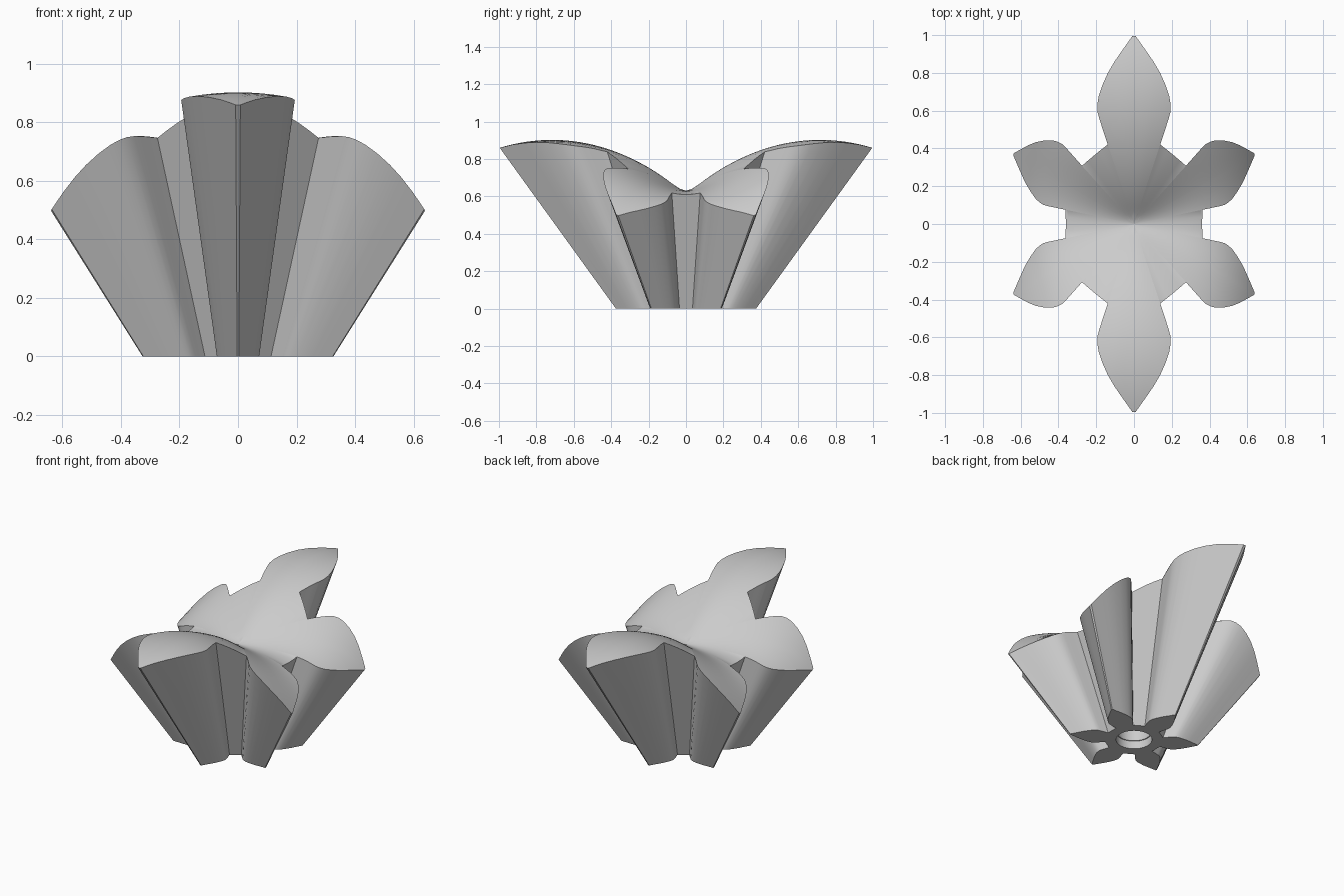
import bpy, bmesh, math

cube = bpy.data.objects.get("Cube")
if cube:
    bpy.data.objects.remove(cube, do_unlink=True)

TAPER = 1.927        # growth of the outline per unit of height
RINGS = 28           # rings of the curved top

# Half outline of one petal at the base: (along, across), notch to tip
HALF_PETAL = [(0.161, 0.053), (0.190, 0.0622), (0.207, 0.0683), (0.221, 0.072),
              (0.235, 0.0722), (0.250, 0.0695), (0.271, 0.062), (0.295, 0.051),
              (0.318, 0.038), (0.345, 0.021), (0.375, 0.003)]


def top_height(x, y):
    """Saddle-like top: two raised lobes along y, falling away along x."""
    r = math.sqrt(x * x + y * y + 0.005)
    return 0.63 + 0.77 * y * y / r - 0.54 * y * y - 1.2 * x ** 4


def rim_point(x, y):
    """Follow the sloping wall up from a base point until it meets the top."""
    low, high = 0.2, 1.2
    for _ in range(40):
        z = (low + high) / 2
        s = 1 + TAPER * z
        if top_height(x * s, y * s) > z:
            low = z
        else:
            high = z
    return x * s, y * s, z


def flower_outline():
    """Six petals joined by short straight webs, counter-clockwise."""
    petal = [(a, -b) for a, b in HALF_PETAL] + HALF_PETAL[::-1]
    pts = []
    for k in range(6):
        ang = math.radians(30 + 60 * k)
        c, s = math.cos(ang), math.sin(ang)
        ring = [(a * c - b * s, a * s + b * c) for a, b in petal]
        if pts:
            pts += web(pts[-1], ring[0])
        pts += ring
    return pts + web(pts[-1], pts[0])


def web(p, q):
    return [(p[0] + (q[0] - p[0]) * i / 4, p[1] + (q[1] - p[1]) * i / 4)
            for i in (1, 2, 3)]


def bridge(bm, lower, upper):
    n = len(lower)
    for i in range(n):
        j = (i + 1) % n
        bm.faces.new((lower[i], lower[j], upper[j], upper[i]))


outline = flower_outline()
rim = [rim_point(x, y) for x, y in outline]
bm = bmesh.new()


def circle(radius, z):
    verts = []
    for x, y in outline:
        d = radius / math.hypot(x, y)
        verts.append(bm.verts.new((x * d, y * d, z)))
    return verts


# Sloping petal walls
base = [bm.verts.new((x, y, 0)) for x, y in outline]
edge = [bm.verts.new(p) for p in rim]
bridge(bm, base, edge)

# Curved top
outer = edge
for k in range(RINGS - 1, 0, -1):
    t = k / RINGS
    inner = [bm.verts.new((x * t, y * t, top_height(x * t, y * t))) for x, y, z in rim]
    bridge(bm, outer, inner)
    outer = inner
centre = bm.verts.new((0, 0, top_height(0, 0)))
for i in range(len(outer)):
    bm.faces.new((outer[i], outer[(i + 1) % len(outer)], centre))

# Underside with a stepped round socket
prev = base
for radius, z in ((0.104, 0), (0.104, 0.05), (0.098, 0.05), (0.098, 0.4)):
    ring = circle(radius, z)
    bridge(bm, ring, prev)
    prev = ring
bm.faces.new(prev[::-1])
bmesh.ops.recalc_face_normals(bm, faces=bm.faces[:])

mesh = bpy.data.meshes.new("flower_body")
bm.to_mesh(mesh)
bm.free()
body = bpy.data.objects.new("flower_body", mesh)
bpy.context.collection.objects.link(body)

# Single plain grey
grey = bpy.data.materials.new("plain_grey")
grey.use_nodes = True
colour = (0.6, 0.6, 0.6, 1)
grey.diffuse_color = colour
grey.node_tree.nodes["Principled BSDF"].inputs["Base Color"].default_value = colour
mesh.materials.append(grey)

bpy.ops.object.select_all(action='DESELECT')
body.select_set(True)
bpy.context.view_layer.objects.active = body
bpy.ops.object.shade_smooth_by_angle(angle=math.radians(30))
